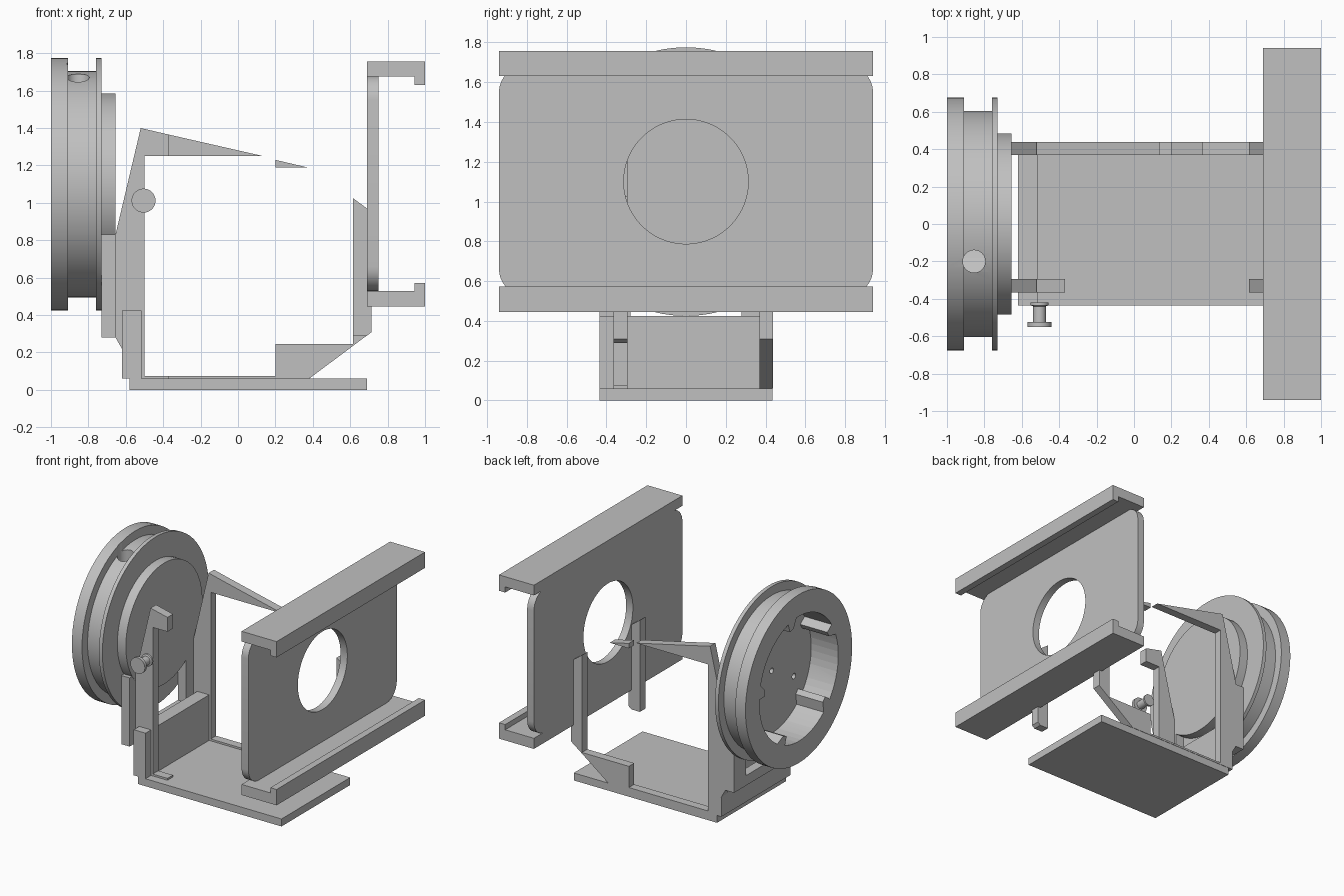
import bpy, bmesh, math
from mathutils import Matrix

cube = bpy.data.objects.get("Cube")
if cube:
    bpy.data.objects.remove(cube, do_unlink=True)

grey = bpy.data.materials.new("plain grey")
grey.use_nodes = True
COLOUR = (0.53, 0.53, 0.53, 1)
grey.diffuse_color = COLOUR
grey.node_tree.nodes["Principled BSDF"].inputs["Base Color"].default_value = COLOUR


def finish(name, bm, smooth=False):
    bmesh.ops.recalc_face_normals(bm, faces=bm.faces)
    mesh = bpy.data.meshes.new(name)
    bm.to_mesh(mesh)
    bm.free()
    mesh.materials.append(grey)
    obj = bpy.data.objects.new(name, mesh)
    bpy.context.collection.objects.link(obj)
    if smooth:
        shade(obj)
    return obj


def shade(obj):
    bpy.ops.object.select_all(action='DESELECT')
    obj.select_set(True)
    bpy.context.view_layer.objects.active = obj
    bpy.ops.object.shade_smooth_by_angle(angle=math.radians(30))


def prism(name, points, start, end, axis):
    """Extrude a flat outline: (x, z) along y, or (y, z) along x."""
    bm = bmesh.new()
    place = (lambda a, b: (a, start, b)) if axis == 'y' else (lambda a, b: (start, a, b))
    face = bm.faces.new([bm.verts.new(place(a, b)) for a, b in points])
    geom = bmesh.ops.extrude_face_region(bm, geom=[face])["geom"]
    shift = (0, end - start, 0) if axis == 'y' else (end - start, 0, 0)
    bmesh.ops.translate(bm, verts=[g for g in geom if isinstance(g, bmesh.types.BMVert)], vec=shift)
    return finish(name, bm)


def box(name, x, y, z):
    return prism(name, [(x[0], z[0]), (x[1], z[0]), (x[1], z[1]), (x[0], z[1])], y[0], y[1], 'y')


def lathe(name, profile, origin, turn=None):
    """Spin (distance along axis, radius) points around x, then turn and place."""
    bm = bmesh.new()
    verts = [bm.verts.new((a, 0, r)) for a, r in profile]
    edges = [bm.edges.new(pair) for pair in zip(verts, verts[1:])]
    bmesh.ops.spin(bm, geom=verts + edges, cent=(0, 0, 0), axis=(1, 0, 0),
                   angle=math.tau, steps=72)
    bmesh.ops.remove_doubles(bm, verts=bm.verts, dist=0.0001)
    if turn:
        bm.transform(turn)
    bm.transform(Matrix.Translation(origin))
    return finish(name, bm, True)


def cut(obj, cutter):
    mod = obj.modifiers.new("cut", 'BOOLEAN')
    mod.operation, mod.solver, mod.object = 'DIFFERENCE', 'EXACT', cutter
    dg = bpy.context.evaluated_depsgraph_get()
    obj.data = bpy.data.meshes.new_from_object(obj.evaluated_get(dg))
    obj.modifiers.clear()
    bpy.data.objects.remove(cutter, do_unlink=True)


def rod(name, a, b, radius, origin, turn=None):
    return lathe(name, [(a, 0), (a, radius), (b, radius), (b, 0)], origin, turn)


AXIS = 1.1                                  # height of the wheel and window centre
UPRIGHT = Matrix.Rotation(-math.pi / 2, 4, 'Y')
ALONG_Y = Matrix.Rotation(math.pi / 2, 4, 'Z')

# Grooved wheel with hub
wheel = lathe("wheel", [(-1, 0), (-1, .675), (-.91, .675), (-.91, .605), (-.76, .605),
                        (-.76, .675), (-.73, .675), (-.73, .485), (-.655, .485), (-.655, 0)],
              (0, 0, AXIS))

# Toothed recess in the outer wheel face
teeth = []
for i in range(5):
    for j in range(13):
        ang = math.radians(3 + 72 * i + 71.5 * j / 12)
        r = .5 if j > 1 else .43
        teeth.append((r * math.cos(ang), AXIS + r * math.sin(ang)))
cut(wheel, prism("recess_cutter", teeth, -1.1, -.76, 'x'))

# Small bolt holes and the cord hole in the groove
for y, z in ((0, 0), (.05, .3), (.26, -.17), (-.28, -.15)):
    cut(wheel, rod("hole_cutter", -.9, -.7, .022, (0, y, AXIS + z)))
cut(wheel, rod("cord_hole_cutter", 1.5, 1.9, .06, (-.855, -.2, 0), UPRIGHT))
shade(wheel)

# Base plate and low end wall
box("base_plate", (-.58, .69), (-.435, .435), (0, .06))
box("end_wall", (-.62, -.515), (-.435, .435), (.06, .425))

# Wheel mount with a window
mount = box("wheel_mount", (-.73, -.656), (-.435, .435), (.28, .83))
cut(mount, box("window_cutter", (-.8, -.6), (-.28, .28), (.36, .75)))

# Side brackets: full at the back, shortened at the front
POST = [(-.615, .06), (-.615, .21), (-.655, .28), (-.655, .83), (-.52, 1.4), (-.37, 1.365)]
prism("back_bracket", POST + [(.135, 1.25), (-.5, 1.25), (-.5, .075), (.2, .075), (.2, .06)],
      .37, .438, 'y')
prism("front_bracket", POST + [(-.37, 1.25), (-.5, 1.25), (-.5, .075), (-.37, .075), (-.37, .06)],
      -.365, -.295, 'y')
prism("back_arm_tip", [(.2, 1.19), (.2, 1.23), (.37, 1.19)], .37, .438, 'y')

# Supports for the holder panel
TOP = [(.715, .31), (.715, .45), (.69, .46), (.69, .97), (.615, 1.025)]
prism("back_support", [(.2, .06), (.38, .06)] + TOP + [(.615, .245), (.2, .245)], .37, .438, 'y')
prism("front_support", [(.615, .29), (.69, .29)] + TOP, -.365, -.295, 'y')

# Holder panel with rounded corners and a round opening
outline = []
for k, (sy, sz) in enumerate(((1, 1), (-1, 1), (-1, -1), (1, -1))):
    for j in range(9):
        a = math.radians(90 * k + 90 * j / 8)
        outline.append((sy * .81 + .13 * math.cos(a), 1.105 + sz * .445 + .13 * math.sin(a)))
panel = prism("holder_panel", outline, .69, .75, 'x')
cut(panel, rod("opening_cutter", .6, .85, .313, (0, 0, AXIS)))
shade(panel)

# Lipped rails above and below the panel
for name, outer, inner, lip in (("top_rail", 1.757, 1.675, 1.63),
                                ("bottom_rail", .445, .53, .572)):
    prism(name, [(.69, outer), (1, outer), (1, lip), (.945, lip), (.945, inner), (.69, inner)],
          -.94, .94, 'y')

# Thumb screw
lathe("thumb_screw", [(-.55, 0), (-.55, .064), (-.525, .064), (-.525, .034), (-.44, .034),
                      (-.435, .048), (-.42, .048), (-.42, 0)], (-.505, 0, 1.012), ALONG_Y)
